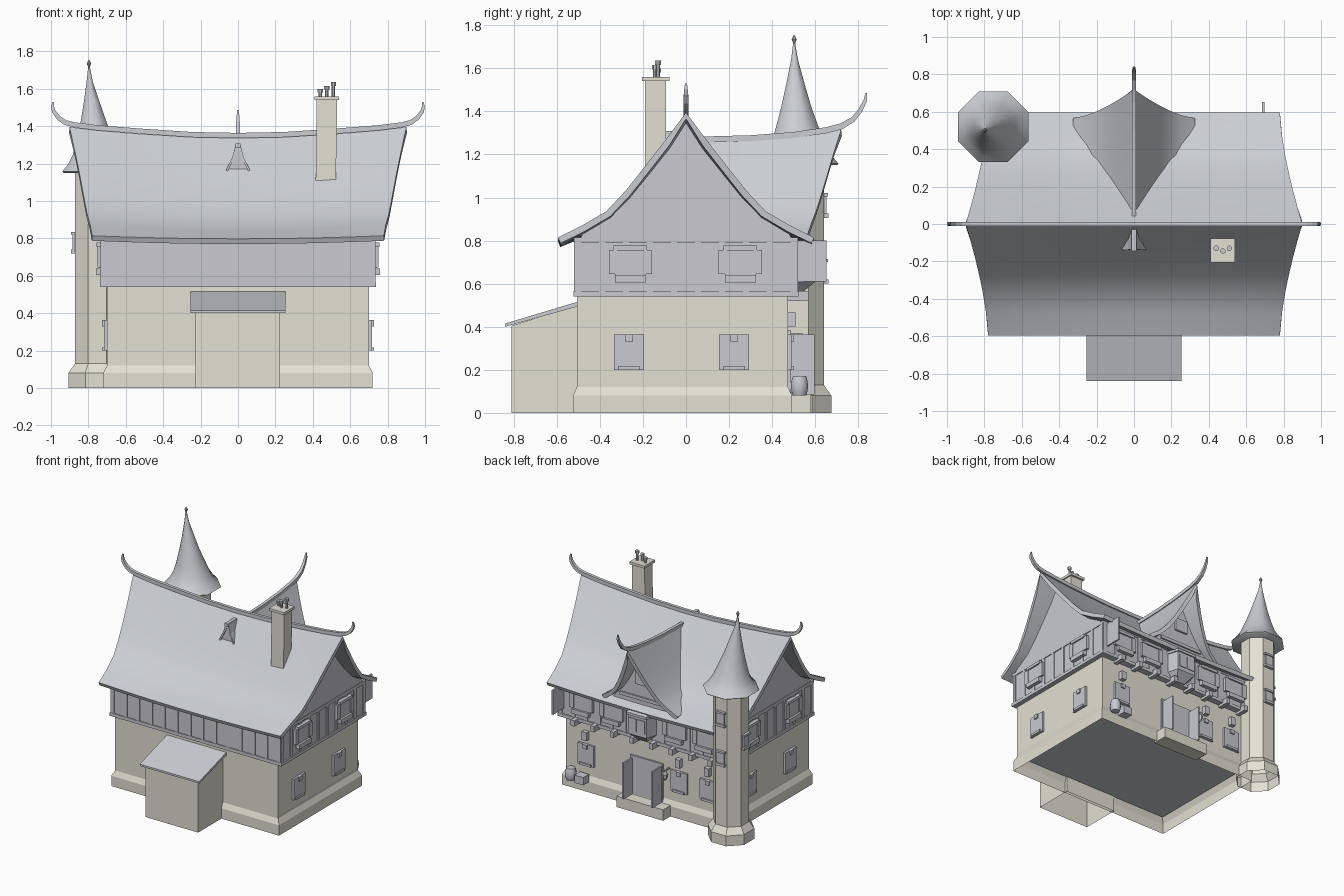
import bpy, bmesh, math
from mathutils import Matrix, Vector

if "Cube" in bpy.data.objects:
    bpy.data.objects.remove(bpy.data.objects["Cube"])


def material(name, rgb):
    m = bpy.data.materials.new(name)
    m.diffuse_color = (*rgb, 1)
    m.use_nodes = True
    m.node_tree.nodes["Principled BSDF"].inputs["Base Color"].default_value = m.diffuse_color
    return m


STONE = material("pale_stone", (0.77, 0.75, 0.655))
SLATE = material("slate", (0.595, 0.615, 0.65))
TIMBER = material("grey_timber", (0.585, 0.59, 0.64))
I = Matrix.Identity(4)


def mesh(name, verts, faces, mat, M=I, open_below=False):
    bm = bmesh.new()
    vs = [bm.verts.new(M @ Vector(v)) for v in verts]
    for f in faces:
        bm.faces.new([vs[i] for i in f])
    bmesh.ops.recalc_face_normals(bm, faces=bm.faces)
    if open_below:
        base = [f for f in bm.faces if all(abs(v.co.z) < 1e-5 for v in f.verts)]
        bmesh.ops.delete(bm, geom=base, context='FACES_ONLY')
    me = bpy.data.meshes.new(name)
    bm.to_mesh(me)
    bm.free()
    me.materials.append(mat)
    ob = bpy.data.objects.new(name, me)
    bpy.context.collection.objects.link(ob)
    return ob


def loft(name, rings, mat, M=I, open_below=False):
    """Closed rings joined in order, with both ends capped."""
    n = len(rings[0])
    verts = [p for r in rings for p in r]
    faces = [(k*n+i, k*n+(i+1) % n, (k+1)*n+(i+1) % n, (k+1)*n+i)
             for k in range(len(rings)-1) for i in range(n)]
    faces += [tuple(range(n)), tuple(range((len(rings)-1)*n, len(rings)*n))]
    return mesh(name, verts, faces, mat, M, open_below)


def box(name, x0, x1, y0, y1, z0, z1, mat, M=I):
    return loft(name, [[(x0, y0, z), (x1, y0, z), (x1, y1, z), (x0, y1, z)] for z in (z0, z1)], mat, M)


def round_part(name, steps, sides, mat, open_below=False):
    """Steps are (x, y, z, flat radius)."""
    k = 1 / math.cos(math.pi / sides)
    return loft(name, [[(x+r*k*math.cos((i+.5)*2*math.pi/sides), y+r*k*math.sin((i+.5)*2*math.pi/sides), z)
                        for i in range(sides)] for x, y, z, r in steps], mat, I, open_below)


def smooth(ob, angle=35):
    bpy.ops.object.select_all(action='DESELECT')
    ob.select_set(True)
    bpy.context.view_layer.objects.active = ob
    for mod in list(ob.modifiers):
        bpy.ops.object.modifier_apply(modifier=mod.name)
    bpy.ops.object.shade_smooth_by_angle(angle=math.radians(angle))


def place(x, y, z, deg):
    """Wall frame: local x along the wall, local y outwards."""
    return Matrix.Translation((x, y, z)) @ Matrix.Rotation(math.radians(deg), 4, 'Z')


def swept_roof(name, prof, span, sag, along_x, n=18):
    """Concave double-pitched roof; rake edges and sag vary with height."""
    full = [(-s, z) for s, z in prof] + [(s, z) for s, z in reversed(prof[:-1])]
    m, verts = len(full), []
    for i in range(n+1):
        for s, z in full:
            t = abs(s) / prof[0][0]
            a0, a1 = span(t)
            a = a0 + (a1-a0)*i/n
            p = z - sag(a, t)
            verts.append((a, s, p) if along_x else (s, a, p))
    faces = [(i*m+j, (i+1)*m+j, (i+1)*m+j+1, i*m+j+1) for i in range(n) for j in range(m-1)]
    ob = mesh(name, verts, faces, SLATE)
    if ob.data.polygons[0].normal.z < 0:
        ob.data.flip_normals()
    mod = ob.modifiers.new("thickness", 'SOLIDIFY')
    mod.thickness, mod.offset = 0.03, -1
    smooth(ob)


def ridge(name, path, along_x):
    """Path of (distance, height, half depth) swept with a small square section."""
    rings = []
    for k, (a, z, h) in enumerate(path):
        p, q = path[max(k-1, 0)], path[min(k+1, len(path)-1)]
        d = Vector((q[0]-p[0], q[1]-p[1])).normalized()
        w = min(h, 0.012)
        ring = [(a-d.y*e*h, f*w, z+d.x*e*h) for e, f in ((-1, -1), (-1, 1), (1, 1), (1, -1))]
        rings.append(ring if along_x else [(y, x, c) for x, y, c in ring])
    loft(name, rings, SLATE)


# Stone ground floor with battered plinth, hollow below a raised floor
loft("ground_floor", [[(-x, -y0, z), (x, -y0, z), (x, y1, z), (-x, y1, z)] for x, y0, y1, z in
     ((.72, .525, .492, 0), (.72, .525, .492, .08), (.70, .507, .474, .12), (.70, .507, .474, .55))],
     STONE, I, True)
box("floor", -.70, .70, -.506, .473, .125, .14, SLATE)

# Lean-to at the front
loft("lean_to", [[(x, -.81, 0), (x, -.5, 0), (x, -.5, .5), (x, -.81, .405)] for x in (-.228, .225)],
     STONE, I, True)
loft("lean_to_roof", [[(x, -.84, .40), (x, -.5, .495), (x, -.5, .517), (x, -.84, .415)] for x in (-.255, .255)], SLATE)

# Timber upper floor with sill, top beam and posts
box("upper_floor", -.728, .728, -.514, .514, .54, .80, TIMBER)
box("sill_beam", -.738, .738, -.522, .522, .54, .565, TIMBER)
box("top_beam", -.735, .735, -.52, .52, .79, .815, TIMBER)
for i in range(14):
    x = -.715 + 1.43*i/13
    for y in (-.515, .515):
        box("long_wall_post", x-.014, x+.014, y-.005, y+.005, .56, .80, TIMBER)
for i in range(10):
    y = -.5 + i/9
    for x in (-.729, .729):
        box("end_wall_post", x-.005, x+.005, y-.014, y+.014, .56, .80, TIMBER)

# Main roof, end gables and curled ridge
MAIN = [(.595, .82), (.48, .88), (.37, .945), (.28, 1.04), (.19, 1.152), (.10, 1.265), (0, 1.395)]


def main_span(t):
    e = .78 + .12*(1-t)**1.5
    return -e, e


def main_sag(a, t):
    return .055*(1-(a/.9)**2)*(1+.3*t-.9*t*t)


swept_roof("main_roof", MAIN, main_span, main_sag, True)
for sgn in (-1, 1):
    prof = [(s, z-.05) for s, z in MAIN if s < .5]
    pts = [(-.5, .79)] + [(-s, z) for s, z in prof] + [(s, z) for s, z in prof[-2::-1]] + [(.5, .79)]
    loft("end_gable", [[(sgn*x, s, z) for s, z in pts] for x in (.70, .73)], TIMBER)
half = [(.25, 1.355, .014), (.52, 1.373, .014), (.75, 1.391, .014), (.87, 1.406, .014), (.925, 1.42, .013),
        (.96, 1.445, .012), (.985, 1.48, .01), (.991, 1.505, .008), (.988, 1.53, .004)]
ridge("main_ridge", [(-a, z, h) for a, z, h in reversed(half)] + [(0, 1.35, .014)] + half, True)

# Cross gable at the back
CROSS = [(.325, .83), (.25, .885), (.19, .95), (.14, 1.03), (.093, 1.12), (.047, 1.215), (0, 1.315)]
swept_roof("cross_roof", CROSS, lambda t: (.03, .565+.155*(1-t)**1.5),
           lambda a, t: .052*(1-min(a/.72, 1)**2)*(1-t), False)
pts = [(-.26, .79)] + [(-s, z-.05) for s, z in CROSS if s < .3]
pts += [(-s, z) for s, z in pts[-2::-1]]
loft("cross_gable", [[(s, y, z) for s, z in pts] for y in (.45, .53)], TIMBER)
box("cross_gable_window", -.055, .055, .53, .545, .98, 1.08, TIMBER)
box("cross_gable_beam", -.19, .19, .53, .542, .86, .885, TIMBER)
ridge("cross_ridge", [(.04, 1.268, .014), (.3, 1.275, .014), (.5, 1.29, .014), (.65, 1.312, .014), (.72, 1.33, .014),
                      (.775, 1.362, .012), (.81, 1.405, .01), (.832, 1.45, .008), (.837, 1.485, .004)], False)

# Little roof vent on the front slope
for sgn in (-1, 1):
    loft("vent_slope", [[(0, y0, 1.30), (sgn*.014, y0, 1.295), (sgn*.03, (y0+y1)/2, 1.235), (sgn*.065, y1, 1.165),
                         (sgn*.055, y1, 1.16), (sgn*.02, (y0+y1)/2, 1.23), (0, y0, 1.275)]
                        for y0, y1 in ((-.135, -.14), (-.03, -.10))], SLATE)
box("vent_ridge", -.014, .014, -.145, -.03, 1.285, 1.308, SLATE)
loft("vent_panel", [[(-.055, y, 1.16), (.055, y, 1.16), (.02, y, 1.235), (0, y, 1.285), (-.02, y, 1.235)]
                    for y in (-.13, -.09)], TIMBER)

# Chimney with cap and pots
loft("chimney", [[(x0, -.19, z), (x1, -.19, z), (x1, -.093, z), (x0, -.093, z)]
                 for x0, x1, z in ((.415, .523, 1.07), (.421, .53, 1.545))], STONE)
box("chimney_cap", .41, .54, -.205, -.077, 1.54, 1.56, STONE)
for x, y, z in ((.44, -.13, 1.60), (.475, -.145, 1.615), (.51, -.13, 1.635)):
    round_part("chimney_pot", [(x, y, 1.555, .009), (x, y, z-.02, .009), (x, y, z-.02, .014), (x, y, z, .014)], 8, TIMBER)

# Octagonal stair tower with crooked spire
TX, TY = -.752, .52
round_part("tower", [(TX, TY, z, r) for z, r in ((0, .155), (.08, .155), (.13, .12), (1.17, .12))], 8, STONE, True)
spire = round_part("spire", [(TX, TY, 1.15, .18), (TX, TY, 1.157, .188), (TX-.002, TY, 1.20, .152),
                             (TX-.005, TY, 1.25, .125), (TX-.01, TY-.003, 1.32, .101), (TX-.02, TY-.008, 1.42, .07),
                             (TX-.03, TY-.012, 1.53, .042), (-.793, .504, 1.64, .016), (-.797, .502, 1.72, .004)],
                   8, SLATE)
smooth(spire, 48)
round_part("spire_finial", [(-.797, .502, z, r) for z, r in
                            ((1.70, .005), (1.72, .006), (1.735, .012), (1.755, .002))], 8, SLATE)
for x, y, z, deg in ((TX, .64, .965, 0), (TX, .64, .66, 0), (-.872, TY, .78, 90)):
    M = place(x, y, z, deg)
    box("tower_window", -.032, .032, -.01, .012, -.05, .05, TIMBER, M)
    box("tower_window_sill", -.04, .04, -.01, .022, -.06, -.04, TIMBER, M)
    box("tower_window_head", -.04, .04, -.01, .02, .04, .055, TIMBER, M)

# Ground-floor windows: surround, leaf and keystone
ground = [(s*.70, y, -90*s) for s in (-1, 1) for y in (-.265, .223)] + [(x, .474, 0) for x in (.52, -.28, -.53)]
for x, y, deg in ground:
    M = place(x, y, 0, deg)
    box("ground_window", -.07, .07, -.01, .016, .20, .363, TIMBER, M)
    box("ground_window_key", -.017, .017, 0, .026, .33, .363, TIMBER, M)
    box("ground_window_sill", -.05, .05, 0, .026, .20, .218, TIMBER, M)

# Upper windows: casement, shutters and flower sill
upper = [(s*.73, y, -90*s) for s in (-1, 1) for y in (-.258, .252)] + [(x, .517, 0) for x in (.53, .27, -.27, -.53)]
for x, y, deg in upper:
    M = place(x, y, 0, deg)
    box("upper_window", -.072, .072, -.01, .014, .63, .777, TIMBER, M)
    box("window_box", -.072, .072, 0, .03, .605, .64, TIMBER, M)
    box("window_head", -.078, .078, 0, .026, .755, .777, TIMBER, M)
    for s in (-1, 1):
        a, b = sorted((s*.062, s*.1))
        box("shutter", a, b, -.01, .02, .645, .757, TIMBER, M)
box("open_shutter", .685, .697, .52, .652, .61, .80, TIMBER)

# Oriel over the door
loft("oriel", [[(-w, .5, z), (w, .5, z), (w*.72, d, z), (-w*.72, d, z)] for w, d, z in
               ((.05, .53, .55), (.11, .60, .61), (.11, .60, .76), (.118, .61, .76), (.118, .61, .78), (.04, .54, .82))],
     TIMBER)
for s in (-.037, .037):
    box("oriel_pane", s-.03, s+.03, .59, .606, .64, .74, TIMBER)

# Jetty beam ends along the back and small brackets over the lower windows
for i in range(8):
    x = -.60 + i*.168
    box("jetty_beam_end", x-.016, x+.016, .46, .568, .52, .565, TIMBER)
for x in (.52, -.28, -.53):
    box("window_bracket", x-.02, x+.02, .465, .508, .40, .465, TIMBER)

# Doorway with open double leaves, lantern and step
box("doorstep", -.21, .19, .46, .58, 0, .085, STONE)
box("doorway", -.14, .14, .46, .488, .085, .385, TIMBER)
for s in (-1, 1):
    box("door_leaf", s*.125-.006, s*.125+.006, .48, .597, .085, .365, TIMBER)
box("lantern_arm", -.195, -.185, .47, .54, .36, .37, TIMBER)
round_part("lantern", [(-.19, .527, z, r) for z, r in ((.29, .005), (.305, .014), (.34, .02), (.362, .006))], 6, TIMBER)

# Barrel and crate
smooth(round_part("barrel", [(.62, .527, z, r) for z, r in
                             ((.08, .03), (.10, .037), (.125, .04), (.15, .037), (.172, .03))], 12, TIMBER))
box("crate", .49, .565, .49, .56, .08, .14, TIMBER)
